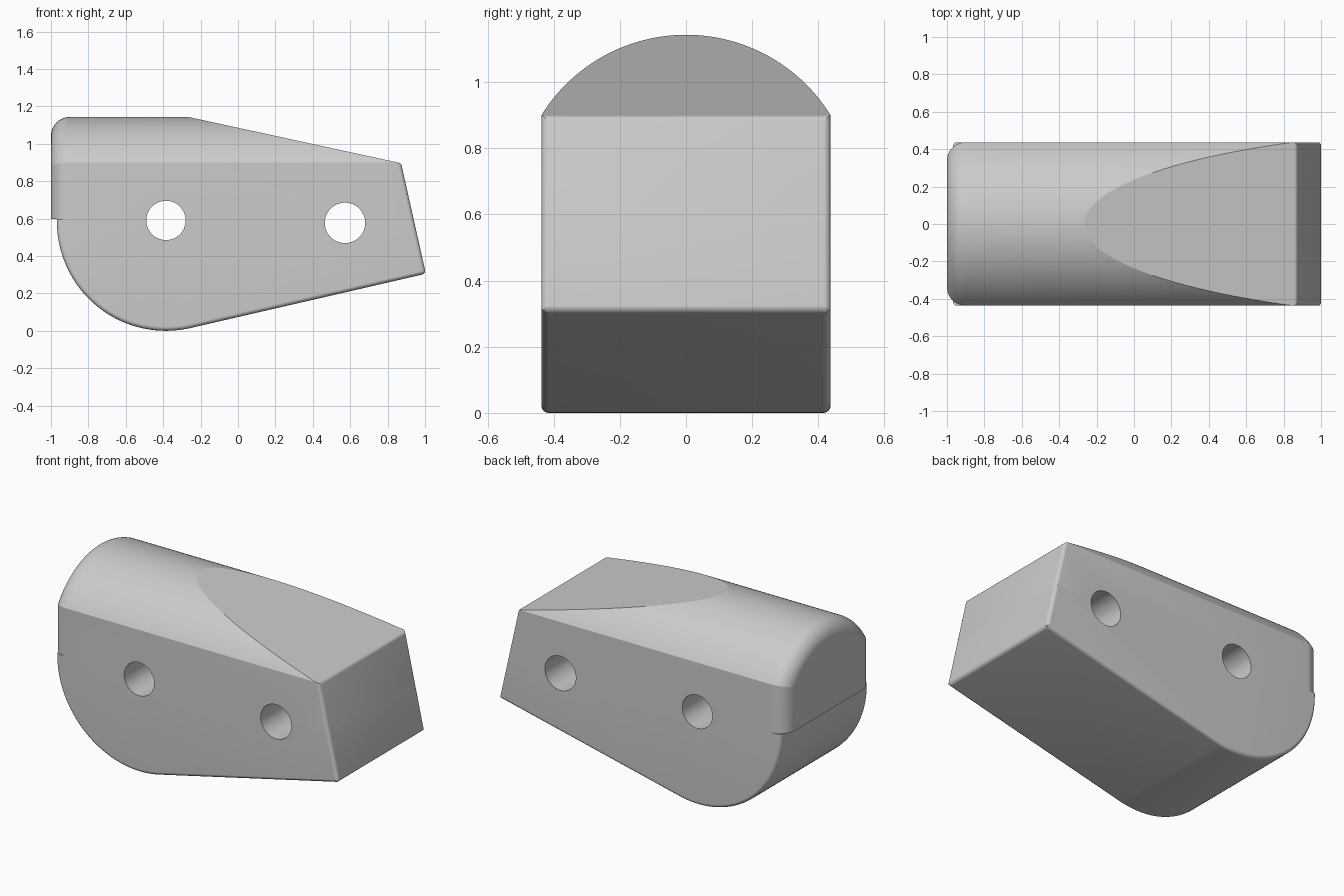
import bpy, bmesh
from math import sin, cos, radians, asin, pi
from mathutils import Vector

cube = bpy.data.objects.get("Cube")
if cube:
    bpy.data.objects.remove(cube)

HALF = 0.437                      # half width of the block
ARCH_R, ARCH_Z = 0.515, 0.628     # arched roof
HEEL_R, HEEL_X = 0.583, -0.385    # round heel
STEP_Z = 0.597                    # underside of the rear ledge
SOFT, REAR = 0.022, 0.1           # edge rounding radii

NOSE_LOW = Vector((1.0045, 0, 0.305))
NOSE_TOP = Vector((0.872, 0, 0.896))
CREST = Vector((-0.265, 0, 1.143))
SIDE = Vector((0, 1, 0))
NOSE_N = SIDE.cross(NOSE_TOP - NOSE_LOW).normalized()
SLOPE_N = SIDE.cross(CREST - NOSE_TOP).normalized()
BELLY = radians(13)
BELLY_N = Vector((sin(BELLY), 0, -cos(BELLY)))

grey = bpy.data.materials.new("light grey")
grey.use_nodes = True
grey.diffuse_color = (0.6, 0.6, 0.6, 1)
grey.node_tree.nodes["Principled BSDF"].inputs["Base Color"].default_value = (0.6, 0.6, 0.6, 1)


def add_object(name, bm, helper=False):
    bmesh.ops.recalc_face_normals(bm, faces=bm.faces)
    mesh = bpy.data.meshes.new(name)
    bm.to_mesh(mesh)
    bm.free()
    mesh.materials.append(grey)
    obj = bpy.data.objects.new(name, mesh)
    bpy.context.collection.objects.link(obj)
    obj.hide_render = helper
    return obj


def loft(rings):
    bm = bmesh.new()
    loops = [[bm.verts.new(p) for p in ring] for ring in rings]
    n = len(loops[0])
    for a, b in zip(loops, loops[1:]):
        for i in range(n):
            j = (i + 1) % n
            bm.faces.new((a[i], a[j], b[j], b[i]))
    bm.faces.new(loops[0])
    bm.faces.new(loops[-1])
    return bm


def slice_off(bm, point, normal):
    """Remove everything on the normal's side of the plane and cap the cut."""
    geom = bm.verts[:] + bm.edges[:] + bm.faces[:]
    bmesh.ops.bisect_plane(bm, geom=geom, dist=1e-6, plane_co=point,
                           plane_no=normal, clear_outer=True)
    rim = [e for e in bm.edges if e.is_boundary]
    if rim:
        bmesh.ops.holes_fill(bm, edges=rim, sides=0)


def round_edge(bm, corner, n1, n2):
    """Round the edge where two planes meet by slicing tangent facets."""
    centre = corner - (n1 + n2) * SOFT / (1 + n1.dot(n2))
    for k in range(1, 9):
        n = n1.slerp(n2, k / 9)
        slice_off(bm, centre + n * SOFT, n)


def inset(points, d):
    """Shrink a convex anticlockwise outline in the XZ plane."""
    result = []
    for i, p in enumerate(points):
        a = (p - points[i - 1]).normalized()
        b = (points[(i + 1) % len(points)] - p).normalized()
        n1, n2 = a.cross(SIDE), b.cross(SIDE)
        n1, n2 = -n1, -n2
        result.append(p + (n1 + n2) * d / (1 + n1.dot(n2)) * INWARD)
    return result


# Lower body: round heel and sloping underside, with softened rims
outline = []
for i in range(49):
    a = -pi / 2 + (BELLY + pi / 2) * i / 48
    outline.append(Vector((HEEL_X + HEEL_R * sin(a), 0, HEEL_R * (1 - cos(a)))))
outline += [NOSE_LOW, NOSE_LOW.lerp(NOSE_TOP, 0.7), Vector((HEEL_X - HEEL_R, 0, 0.72))]
INWARD = 1 if (outline[1] - outline[0]).cross(SIDE).x < 0 else -1
rings = []
for side in (-1, 1):
    for k in range(10):
        a = pi / 2 * (k if side < 0 else 9 - k) / 9
        y = side * (HALF - SOFT * (1 - sin(a)))
        y = side * (HALF - SOFT + SOFT * cos(a))
        rings.append([p + SIDE * y for p in inset(outline, SOFT * (1 - sin(a)))])
lower = loft(rings)
round_edge(lower, NOSE_LOW, BELLY_N, NOSE_N)
slice_off(lower, Vector((0, 0, STEP_Z)), Vector((0, 0, 1)))


# Upper body: arched bar with a rounded rear rim
def arch_ring(x, d):
    w, r = HALF - d, ARCH_R - d
    half_angle = asin(w / r)
    ring = [(x, -w, STEP_Z)]
    for i in range(57):
        a = half_angle * (i / 28 - 1)
        ring.append((x, r * sin(a), ARCH_Z + r * cos(a)))
    return ring + [(x, w, STEP_Z)]


rings = []
for i in range(13):
    a = i / 12 * pi / 2
    rings.append(arch_ring(-1 + REAR * (1 - cos(a)), REAR * (1 - sin(a))))
upper = loft(rings + [arch_ring(1.2, 0)])

# Sloping top, slanted nose and their softened edges
slice_off(upper, CREST, SLOPE_N)
slice_off(upper, NOSE_TOP, NOSE_N)
round_edge(upper, NOSE_TOP, NOSE_N, SLOPE_N)
for side in (-1, 1):
    round_edge(upper, NOSE_TOP + SIDE * side * HALF, NOSE_N, SIDE * side)

parts = [add_object("lower_body", lower), add_object("upper_body", upper)]

# Two pin holes straight through the sides
for x, z, r in ((HEEL_X, 0.59, 0.105), (0.572, 0.577, 0.108)):
    cutter = add_object("pin_hole_cutter", loft(
        [[(x + r * cos(2 * pi * i / 64), y, z + r * sin(2 * pi * i / 64))
          for i in range(64)] for y in (-0.7, 0.7)]), True)
    for part in parts:
        mod = part.modifiers.new("pin hole", "BOOLEAN")
        mod.operation, mod.solver, mod.object = "DIFFERENCE", "EXACT", cutter
        bpy.context.view_layer.objects.active = part
        bpy.ops.object.modifier_apply(modifier=mod.name)
    bpy.data.objects.remove(cutter)

# Smooth curved areas, keep the real edges crisp
bpy.ops.object.select_all(action="DESELECT")
for part in parts:
    part.select_set(True)
bpy.context.view_layer.objects.active = parts[0]
bpy.ops.object.shade_smooth_by_angle(angle=radians(11))
